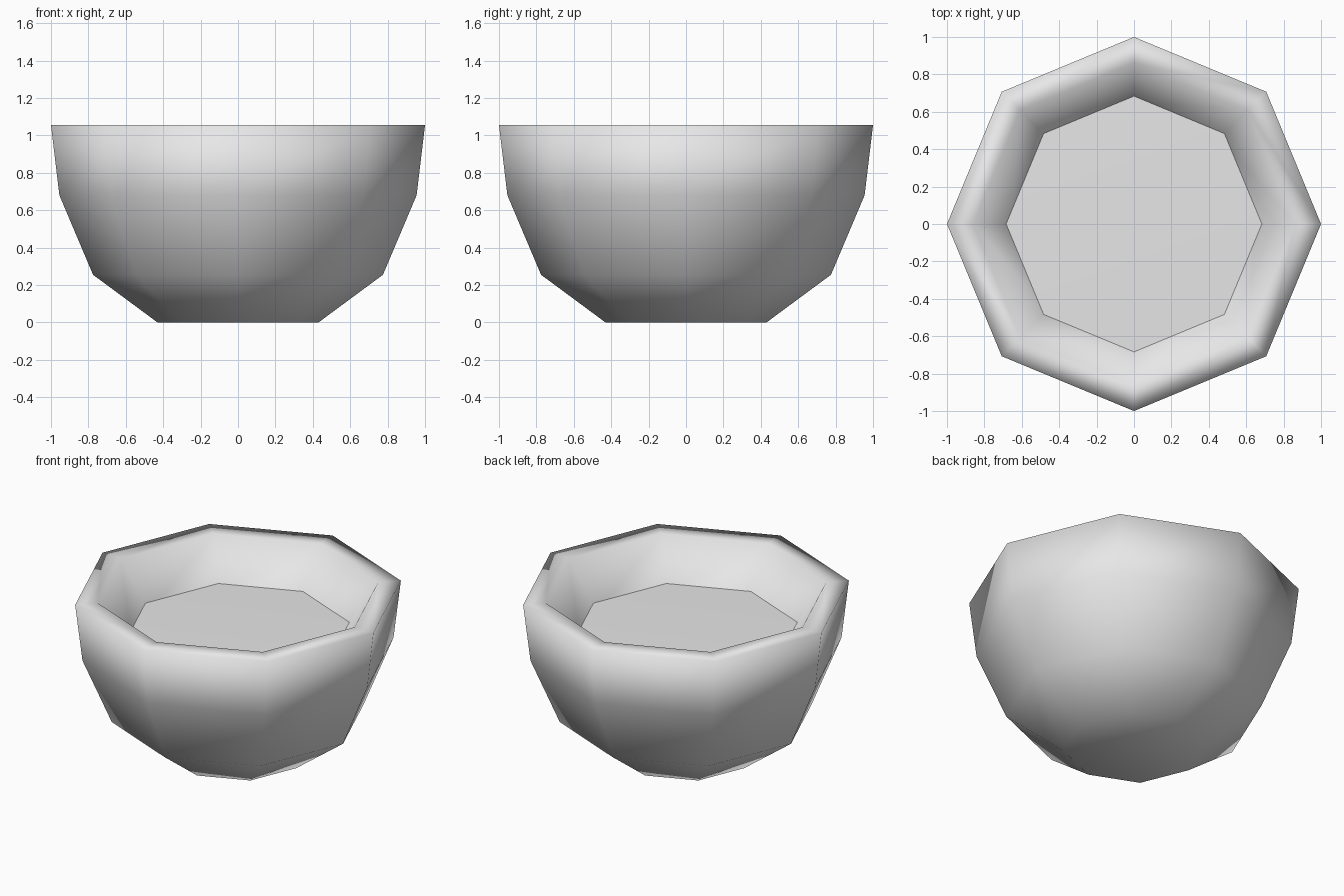
import bpy, bmesh, math

SIDES = 8

cube = bpy.data.objects.get("Cube")
if cube:
    bpy.data.objects.remove(cube, do_unlink=True)


def make_material(name, color):
    mat = bpy.data.materials.new(name)
    mat.use_nodes = True
    mat.diffuse_color = color
    mat.node_tree.nodes["Principled BSDF"].inputs["Base Color"].default_value = color
    return mat


def lathe(name, profile, mat, cap_start=False, tip=None):
    """Turn (radius, height) points into an eight-sided smooth shell."""
    bm = bmesh.new()
    rings = []
    for r, z in profile:
        angles = [math.tau * i / SIDES for i in range(SIDES)]
        rings.append([bm.verts.new((r * math.cos(a), r * math.sin(a), z)) for a in angles])
    for low, high in zip(rings, rings[1:]):
        for i in range(SIDES):
            j = (i + 1) % SIDES
            bm.faces.new((low[i], low[j], high[j], high[i]))
    if cap_start:
        bm.faces.new(rings[0][::-1])
    if tip is not None:
        centre = bm.verts.new((0, 0, tip))
        for i in range(SIDES):
            bm.faces.new((rings[-1][i], rings[-1][(i + 1) % SIDES], centre))
    for face in bm.faces:
        face.smooth = True
    mesh = bpy.data.meshes.new(name)
    bm.to_mesh(mesh)
    bm.free()
    mesh.materials.append(mat)
    obj = bpy.data.objects.new(name, mesh)
    bpy.context.collection.objects.link(obj)
    return obj


grey = make_material("plain grey", (0.8, 0.8, 0.8, 1))

# Bowl: outer wall, flat rim, inner wall and floor
lathe("bowl", [(0.43, 0), (0.775, 0.255), (0.955, 0.68), (1, 1.055),
               (0.86, 1.055), (0.65, 0.755), (0.4, 0.3)], grey, cap_start=True, tip=0.2)

# Filling: gently domed surface resting against the inner wall
lathe("filling", [(0.685, 0.803)], grey, tip=0.815)
